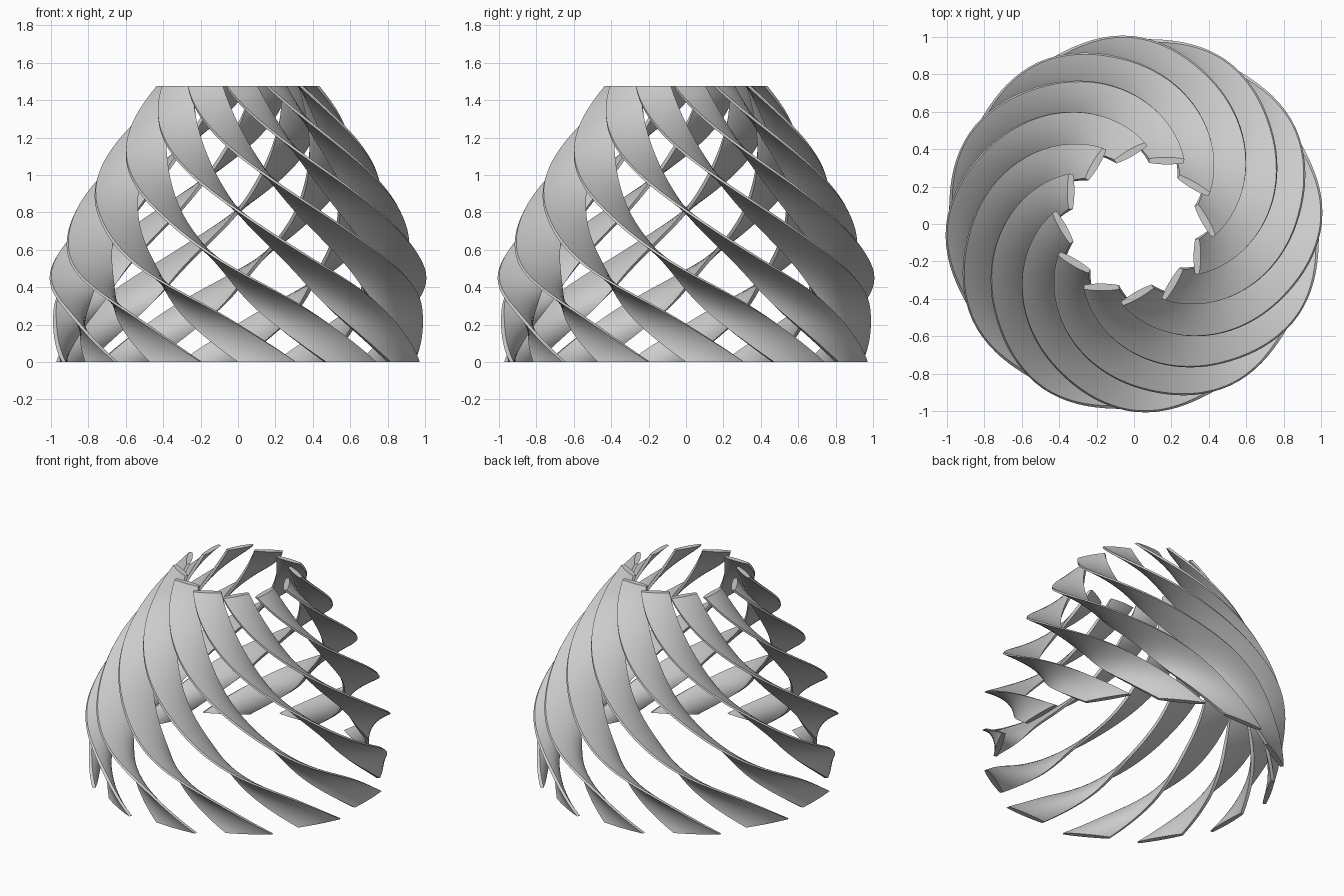
import bpy, bmesh
from math import sin, cos, radians, pi

if "Cube" in bpy.data.objects:
    bpy.data.objects.remove(bpy.data.objects["Cube"])

BLADES = 12
RINGS_PER_SPAN = 10
SIDE = 12
# Key sections: height, distance of centre from the axis, tilt out of the tangent
SECTIONS = [(0, 0.945, 9), (0.23, 0.902, 29), (0.5, 0.867, 73),
            (0.8, 0.748, 89), (1.1, 0.597, 116), (1.475, 0.38, 153)]

grey = bpy.data.materials.new("light_grey")
grey.use_nodes = True
colour = (0.6, 0.6, 0.6, 1)
grey.diffuse_color = colour
grey.node_tree.nodes["Principled BSDF"].inputs["Base Color"].default_value = colour


def slope(i, column):
    """Slope of a key value at section i, from its neighbours."""
    a, b = SECTIONS[max(i - 1, 0)], SECTIONS[min(i + 1, len(SECTIONS) - 1)]
    return (b[column] - a[column]) / (b[0] - a[0])


def blend(i, s, column):
    """Smooth cubic value at fraction s of the span above section i."""
    a, b = SECTIONS[i], SECTIONS[i + 1]
    span = b[0] - a[0]
    ease = s * s * (3 - 2 * s)
    return (a[column] * (1 - ease) + b[column] * ease
            + span * slope(i, column) * s * (1 - s) ** 2
            - span * slope(i + 1, column) * s * s * (1 - s))


def lens_profile():
    """Closed thin lens as (across, thickness) pairs with blunt edges."""
    front = []
    for i in range(SIDE + 1):
        u = -cos(pi * i / SIDE)
        front.append((u, 0.011 + 0.008 * (1 - u * u)))
    return front + [(u, -t) for u, t in reversed(front)]


def blade_ring(i, s):
    """Section that spirals round the axis and turns about its own centre."""
    z = SECTIONS[i][0] * (1 - s) + SECTIONS[i + 1][0] * s
    radius, tilt = blend(i, s, 1), radians(blend(i, s, 2))
    half_width = 0.156 - 0.042 * z
    phi = radians(9.5 - 86 * z)
    points = []
    for u, t in lens_profile():
        u *= half_width
        along = u * cos(tilt) - t * sin(tilt)
        out = radius + u * sin(tilt) + t * cos(tilt)
        points.append((out * sin(phi) + along * cos(phi),
                       -out * cos(phi) + along * sin(phi), z))
    return points


# One twisted blade, lofted through its sections and capped
stations = [(i, k / RINGS_PER_SPAN) for i in range(len(SECTIONS) - 1)
            for k in range(RINGS_PER_SPAN)] + [(len(SECTIONS) - 2, 1)]
bm = bmesh.new()
rings = [[bm.verts.new(p) for p in blade_ring(i, s)] for i, s in stations]
for low, high in zip(rings, rings[1:]):
    n = len(low)
    for i in range(n):
        j = (i + 1) % n
        bm.faces.new((low[i], low[j], high[j], high[i]))
bm.faces.new(rings[0])
bm.faces.new(rings[-1])
bmesh.ops.recalc_face_normals(bm, faces=bm.faces)
mesh = bpy.data.meshes.new("twisted_blade")
bm.to_mesh(mesh)
bm.free()
mesh.materials.append(grey)

# Blades repeated around the axis
bpy.ops.object.select_all(action="DESELECT")
for k in range(BLADES):
    blade = bpy.data.objects.new(f"twisted_blade_{k + 1}", mesh)
    blade.rotation_euler.z = 2 * pi * k / BLADES
    bpy.context.collection.objects.link(blade)
    if k == 0:
        blade.select_set(True)
        bpy.context.view_layer.objects.active = blade
bpy.ops.object.shade_smooth_by_angle(angle=radians(35))
